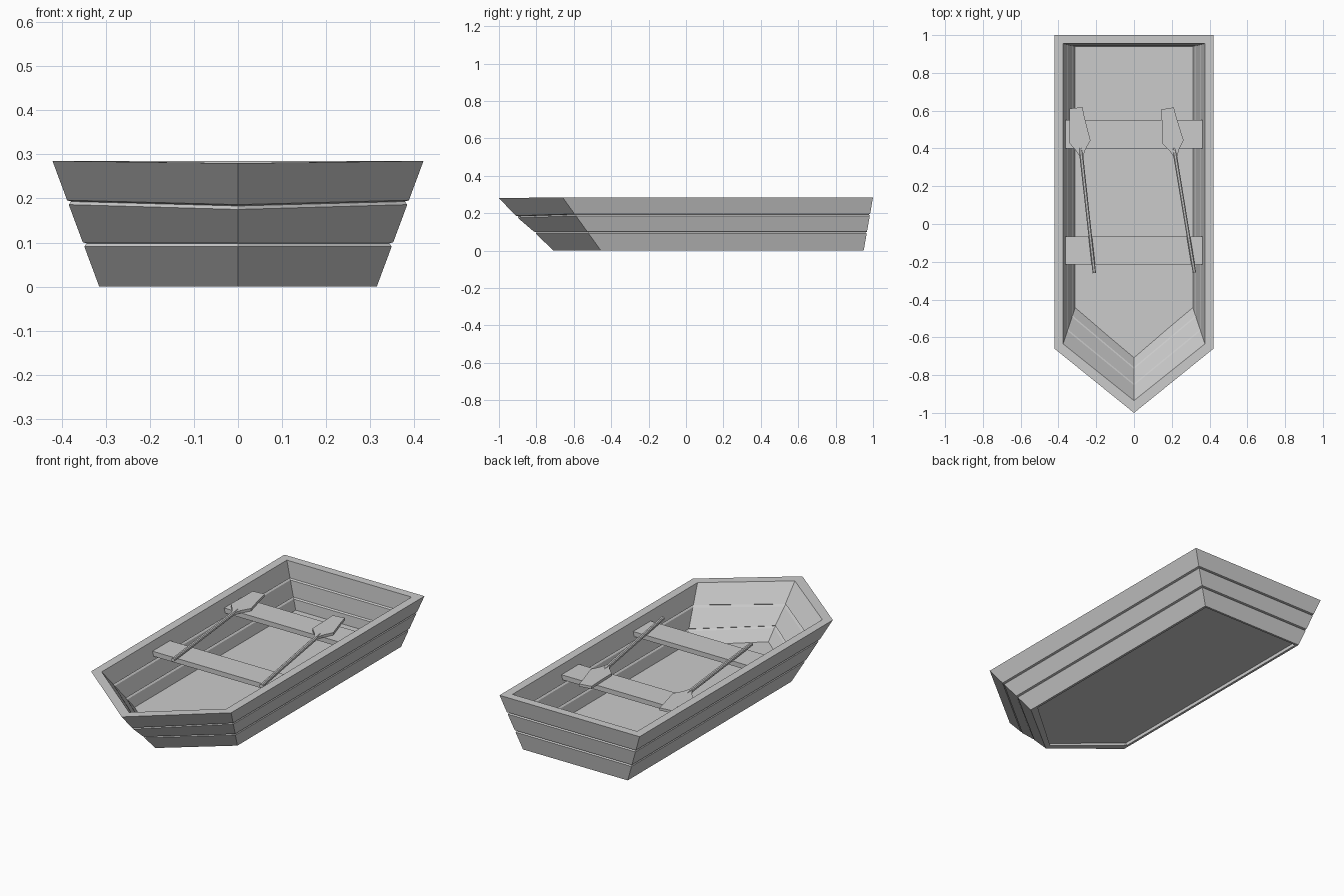
import bpy, bmesh
from mathutils import Vector

if "Cube" in bpy.data.objects:
    bpy.data.objects.remove(bpy.data.objects["Cube"])

H = 0.285


def make_object(name, bm):
    bmesh.ops.recalc_face_normals(bm, faces=bm.faces)
    mesh = bpy.data.meshes.new(name)
    bm.to_mesh(mesh)
    bm.free()
    ob = bpy.data.objects.new(name, mesh)
    bpy.context.collection.objects.link(ob)
    return ob


def lerp(a, b, t):
    return a + (b - a) * t


def outline(bottom, top, z, inset=0.0, drop=0.0):
    """Five-sided plan: (half width, shoulder y, bow y, stern y) at height z."""
    w, ys, yb, yt = [lerp(a, b, z / H) for a, b in zip(bottom, top)]
    w -= inset
    ys += inset * 0.5
    yb += inset * 1.4
    yt -= inset
    return [Vector((0, yb, z - drop)), Vector((w, ys, z)), Vector((w, yt, z)),
            Vector((-w, yt, z)), Vector((-w, ys, z))]


def prism(bm, points, z0, z1):
    lo = [bm.verts.new((p[0], p[1], z0)) for p in points]
    hi = [bm.verts.new((p[0], p[1], z1)) for p in points]
    n = len(points)
    bm.faces.new(lo[::-1])
    bm.faces.new(hi)
    for i in range(n):
        j = (i + 1) % n
        bm.faces.new((lo[i], lo[j], hi[j], hi[i]))


# Hull: three planks with grooves, outside and inside
OUT = ((0.315, -0.455, -0.71, 0.95), (0.421, -0.66, -1.0, 1.0))
INN = ((0.302, -0.415, -0.675, 0.938), (0.375, -0.635, -0.935, 0.955))
# (height, groove depth, drop of the plank line at the bow)
LEVELS = [(0, 0, 0), (0.091, 0, 0), (0.098, 0.008, 0), (0.101, 0, 0),
          (0.186, 0, 0.011), (0.193, 0.008, 0.01), (0.196, 0, 0.01),
          (H, 0, 0.005)]
bm = bmesh.new()
loops = [outline(*OUT, z, g, d) for z, g, d in LEVELS]
loops += [outline(*INN, z, -g * 0.7, d) for z, g, d in reversed(LEVELS)]
rings = [[bm.verts.new(p) for p in loop] for loop in loops]
for k in range(len(rings)):
    a, b = rings[k], rings[(k + 1) % len(rings)]
    for i in range(5):
        j = (i + 1) % 5
        bm.faces.new((a[i], a[j], b[j], b[i]))
make_object("hull", bm)

# Floor, set slightly above the bottom edge
bm = bmesh.new()
prism(bm, outline(*INN, 0.03, -0.006), 0.024, 0.036)
make_object("floor", bm)

# Two bench seats
SEAT_TOP = 0.24
for name, y0, y1 in (("front_seat", -0.215, -0.065), ("rear_seat", 0.40, 0.55)):
    bm = bmesh.new()
    prism(bm, [(-0.365, y0), (0.365, y0), (0.365, y1), (-0.365, y1)],
          SEAT_TOP - 0.026, SEAT_TOP)
    make_object(name, bm)


# Oars: flat blade and square-ish shaft, from blade tip to handle
def oar(name, tip, handle):
    tip, handle = Vector(tip), Vector(handle)
    u = (handle - tip).normalized()
    v = Vector((-u.y, u.x))
    length = (handle - tip).length
    z = SEAT_TOP + 0.010
    bm = bmesh.new()
    half = [(0, 0.034), (0.06, 0.040), (0.18, 0.057), (0.225, 0.025), (0.26, 0.009)]
    pts = [tip + u * d + v * w for d, w in half]
    pts += [tip + u * d - v * w for d, w in reversed(half)]
    prism(bm, pts, z - 0.007, z + 0.007)
    ends = []
    for d, r in ((0.17, 0.003), (0.24, 0.010), (length, 0.009)):
        c = tip + u * d
        ring = []
        for s, h in ((1, 0.5), (0.5, 1), (-0.5, 1), (-1, 0.5),
                     (-1, -0.5), (-0.5, -1), (0.5, -1), (1, -0.5)):
            p = c + v * s * r
            ring.append(bm.verts.new((p.x, p.y, z + h * r)))
        ends.append(ring)
    for a, b in zip(ends, ends[1:]):
        for i in range(8):
            j = (i + 1) % 8
            bm.faces.new((a[i], a[j], b[j], b[i]))
    bm.faces.new(ends[0])
    bm.faces.new(ends[-1])
    make_object(name, bm)


oar("left_oar", (-0.307, 0.615), (-0.21, -0.26))
oar("right_oar", (0.177, 0.612), (0.32, -0.258))
